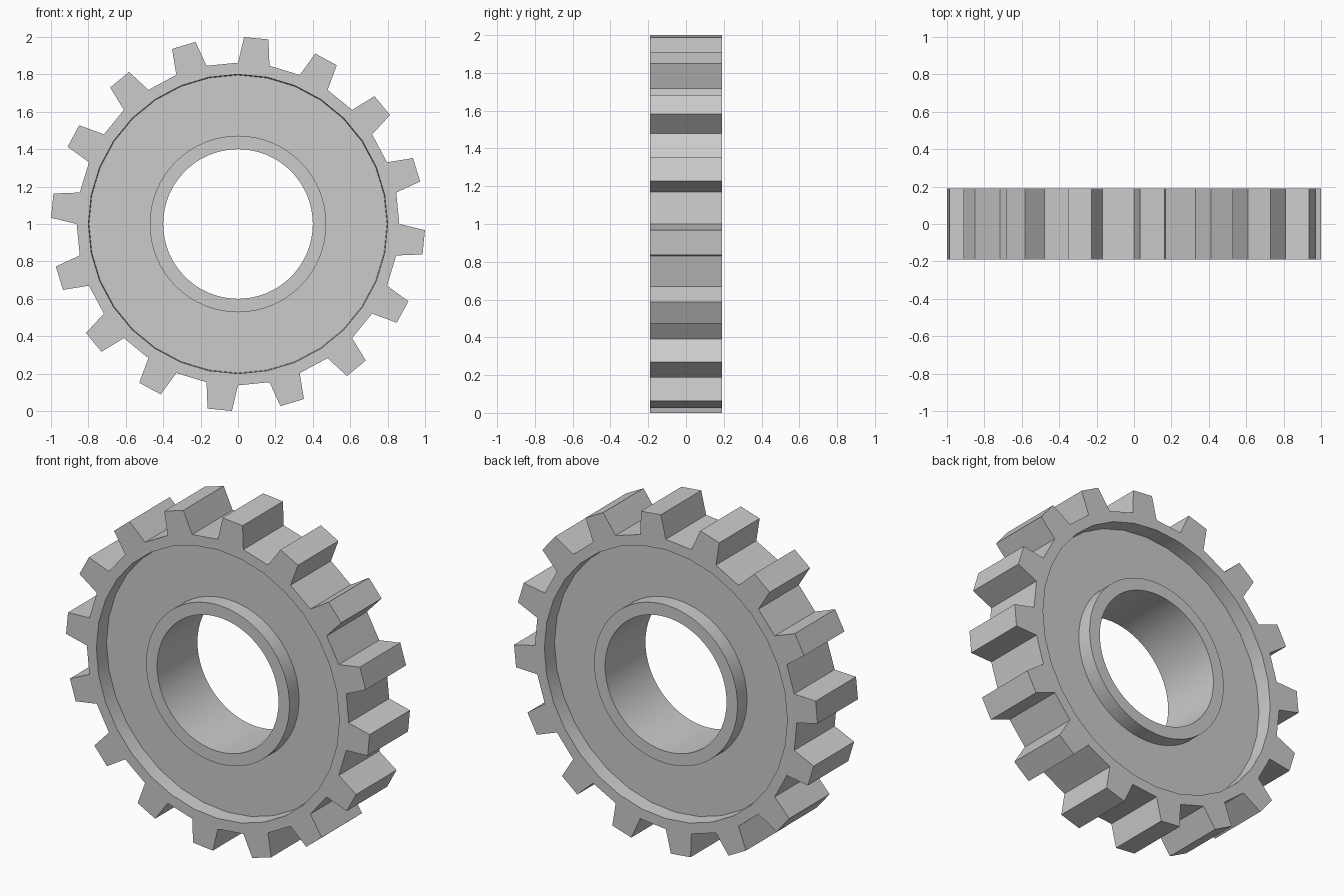
import bpy, bmesh
from math import sin, cos, radians

if "Cube" in bpy.data.objects:
    bpy.data.objects.remove(bpy.data.objects["Cube"])

CZ = 1.0                 # height of the gear axis
HALF = 0.19              # half width of the gear
WEB = 0.10               # half thickness of the recessed web
BORE, HUB, RIM_IN, ROOT, TIP = 0.40, 0.472, 0.80, 0.8625, 1.0
TEETH = 16
STEP = 360 / (TEETH * 2)  # one tooth or one gap


def point(r, y, deg):
    """Position at radius r, clockwise from the top as seen from the front."""
    a = radians(deg)
    return (r * sin(a), y, CZ + r * cos(a))


def lathe(bm, profile, sides):
    """Spin a (radius, y) profile about the axis; return faces by section."""
    rings = [[bm.verts.new(point(r, y, i * 360 / sides)) for r, y in profile]
             for i in range(sides)]
    sections = []
    for i in range(sides):
        a, b = rings[i], rings[(i + 1) % sides]
        sections.append([bm.faces.new((a[j], b[j], b[j + 1], a[j + 1]))
                         for j in range(len(profile) - 1)])
    return sections


def finish(bm, name):
    mesh = bpy.data.meshes.new(name)
    bm.to_mesh(mesh)
    bm.free()
    obj = bpy.data.objects.new(name, mesh)
    bpy.context.collection.objects.link(obj)
    bpy.ops.object.select_all(action='DESELECT')
    obj.select_set(True)
    bpy.context.view_layer.objects.active = obj
    bpy.ops.object.shade_smooth_by_angle(angle=radians(30))
    return obj


# Toothed wheel: recessed web on both sides and a raised rim
bm = bmesh.new()
sections = lathe(bm, [(HUB, -WEB), (RIM_IN - 0.004, -WEB), (RIM_IN, -HALF),
                      (ROOT, -HALF), (ROOT, HALF), (RIM_IN, HALF),
                      (RIM_IN - 0.004, WEB), (HUB, WEB)], TEETH * 2)

# Teeth: raise every second outer face into a tapered block
for i in range(0, TEETH * 2, 2):
    outer = sections[i][3]
    base = list(outer.verts)
    bm.faces.remove(outer)
    mid = (i + 0.5) * STEP
    tip = [bm.verts.new(point(TIP, y, mid + d)) for d, y in
           ((-3.75, -HALF), (3.75, -HALF), (3.75, HALF), (-3.75, HALF))]
    for k in range(4):
        n = (k + 1) % 4
        bm.faces.new((base[k], base[n], tip[n], tip[k]))
    bm.faces.new(tip)
finish(bm, "toothed_wheel")

# Hub: collar standing proud of the web, with a through bore
bm = bmesh.new()
lathe(bm, [(HUB, WEB), (HUB, HALF), (BORE, HALF),
           (BORE, -HALF), (HUB, -HALF), (HUB, -WEB)], 64)
finish(bm, "hub")
